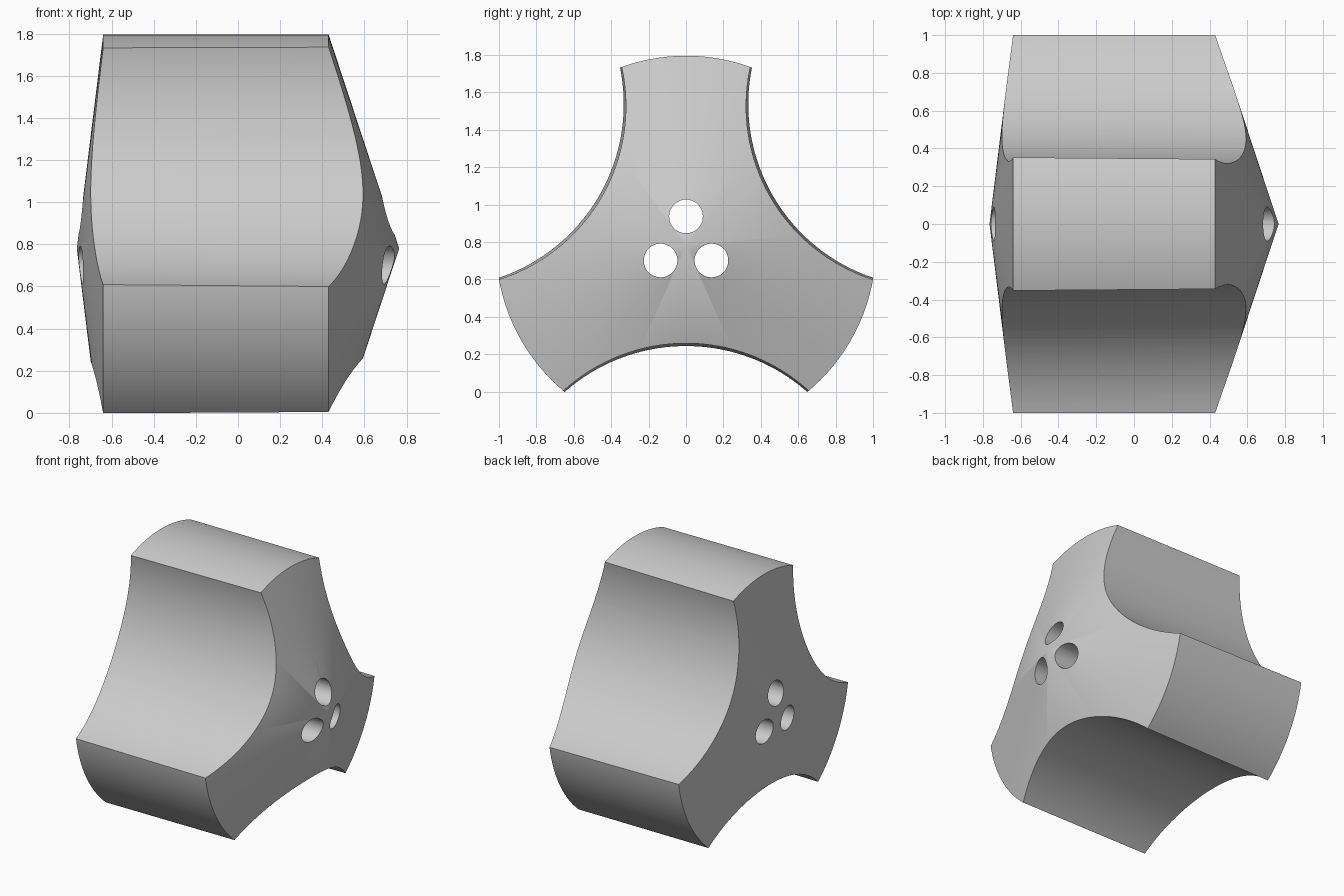
import bpy, bmesh
from math import pi, cos, sin, radians
from mathutils import Matrix, Vector

cube = bpy.data.objects.get("Cube")
if cube:
    bpy.data.objects.remove(cube, do_unlink=True)

HUB_Z = 0.78          # height of the hub axis, which runs along x
RADIUS = 1.016
TILT = 0.0115         # slight outward lean of cutters towards -x

grey = bpy.data.materials.new("plain_grey")
grey.use_nodes = True
colour = (0.6, 0.6, 0.6, 1)
grey.diffuse_color = colour
grey.node_tree.nodes["Principled BSDF"].inputs["Base Color"].default_value = colour


def new_object(name, bm):
    bmesh.ops.recalc_face_normals(bm, faces=bm.faces)
    mesh = bpy.data.meshes.new(name)
    bm.to_mesh(mesh)
    bm.free()
    mesh.materials.append(grey)
    ob = bpy.data.objects.new(name, mesh)
    bpy.context.collection.objects.link(ob)
    return ob


def lathe(name, profile, steps):
    """Spin (x, radius) points around the hub axis."""
    bm = bmesh.new()
    verts = [bm.verts.new((x, 0, HUB_Z + r)) for x, r in profile]
    edges = [bm.edges.new(pair) for pair in zip(verts, verts[1:])]
    bmesh.ops.spin(bm, geom=verts + edges, cent=(0, 0, HUB_Z), axis=(1, 0, 0),
                   angle=2 * pi, steps=steps, use_merge=True)
    bmesh.ops.remove_doubles(bm, verts=bm.verts, dist=0.0001)
    return new_object(name, bm)


def cutter(name, angle, distance, radius, tilt, segments):
    """Cylinder along x, set off from the hub axis in the given direction."""
    bm = bmesh.new()
    bmesh.ops.create_cone(bm, cap_ends=True, segments=segments,
                          radius1=radius, radius2=radius, depth=3)
    bm.transform(Matrix.Rotation(pi / 2, 4, 'Y'))
    out = Vector((0, cos(angle), sin(angle)))
    for v in bm.verts:
        v.co += out * (distance - tilt * v.co.x) + Vector((0, 0, HUB_Z))
    ob = new_object(name, bm)
    ob.hide_render = True
    return ob


# Drum with a steep cone on one end and a shallow cone on the other
body = lathe("hub_body", [(-0.765, 0), (-0.64, RADIUS), (0.43, RADIUS), (0.765, 0)], 120)

# Three scooped sides, and an inner and outer bolt hole in each lobe
cutters = []
for i in range(3):
    lobe = radians(90 + 120 * i)
    cutters.append(cutter("side_scoop", lobe + pi, 1.506, 0.978, TILT, 160))
    cutters.append(cutter("inner_hole", lobe, 0.157, 0.09, 0, 48))
    cutters.append(cutter("outer_hole", lobe, 0.506, 0.09, TILT, 48))

bpy.ops.object.select_all(action='DESELECT')
body.select_set(True)
bpy.context.view_layer.objects.active = body
for tool in cutters:
    mod = body.modifiers.new("cut", 'BOOLEAN')
    mod.operation = 'DIFFERENCE'
    mod.solver = 'EXACT'
    mod.object = tool
    bpy.ops.object.modifier_apply(modifier=mod.name)
    bpy.data.objects.remove(tool, do_unlink=True)

bpy.ops.object.shade_smooth_by_angle(angle=radians(30))
